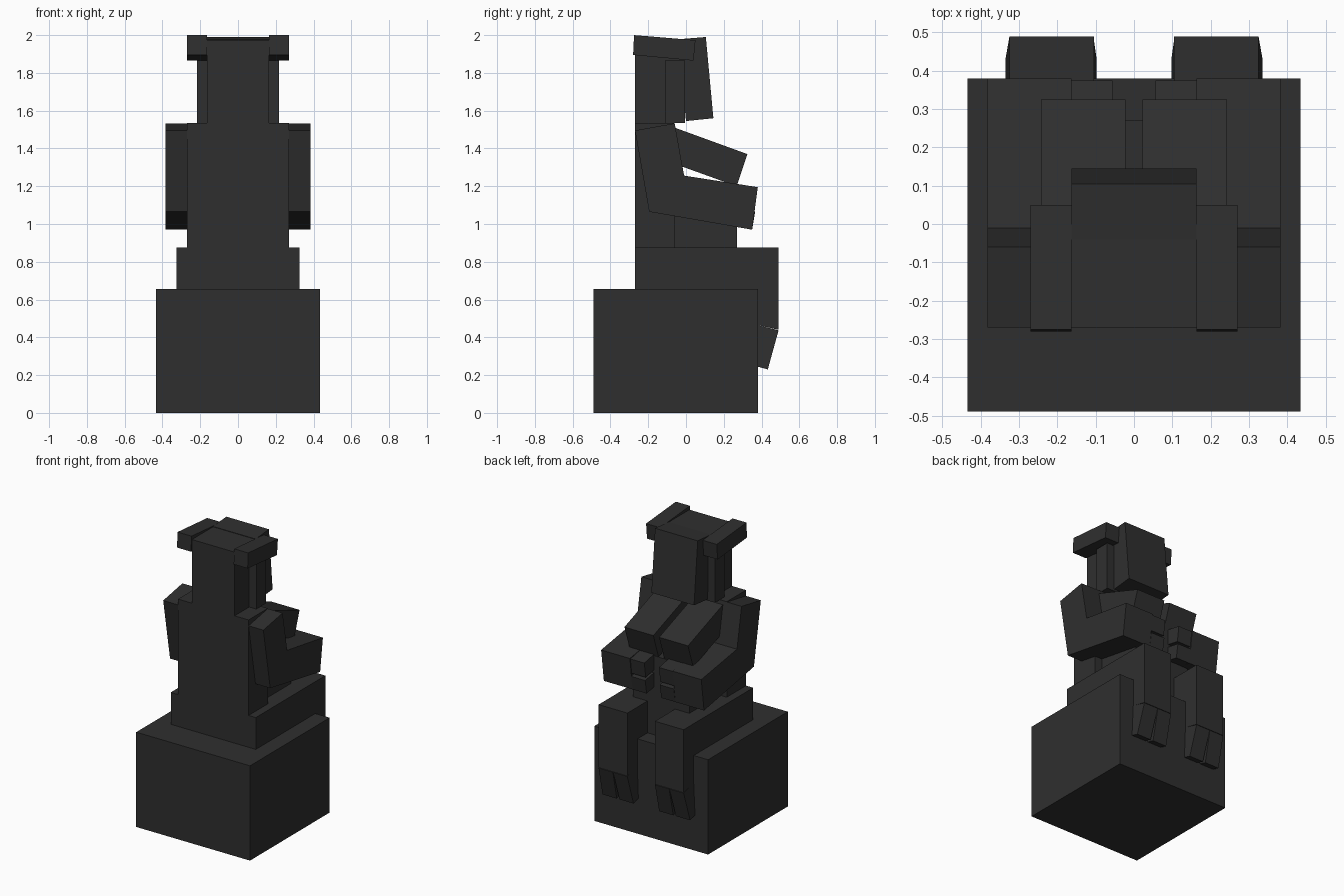
import bpy

stone = bpy.data.materials.new("dark stone")
stone.diffuse_color = (0.028, 0.028, 0.028, 1)


def prism(name, x0, x1, profile, splay=0.0):
    """Extrude a (y, z) profile from x0 to x1; splay shifts the lower half sideways."""
    n = len(profile)
    mid = sum(z for _, z in profile) / n
    verts = [(x + (splay if z < mid else 0), y, z) for x in (x0, x1) for y, z in profile]
    faces = [tuple(range(n)), tuple(range(2 * n - 1, n - 1, -1))]
    faces += [(i, n + i, n + (i + 1) % n, (i + 1) % n) for i in range(n)]
    # profiles run clockwise seen from +x; flip to make normals face out
    mesh = bpy.data.meshes.new(name)
    mesh.from_pydata(verts, [], faces)
    area = sum(profile[i][0] * profile[(i + 1) % n][1] - profile[(i + 1) % n][0] * profile[i][1]
               for i in range(n))
    if (area > 0) == (x1 > x0):
        mesh.flip_normals()
    mesh.materials.append(stone)
    obj = bpy.data.objects.new(name, mesh)
    bpy.context.collection.objects.link(obj)
    return obj


def rect(y0, y1, z0, z1):
    return [(y0, z1), (y1, z1), (y1, z0), (y0, z0)]


# Pedestal and trunk
prism("pedestal", -0.435, 0.435, rect(-0.49, 0.38, 0, 0.655))
prism("pelvis", -0.325, 0.325, rect(-0.27, -0.06, 0.655, 0.875))
prism("torso", -0.27, 0.27, rect(-0.27, -0.06, 0.875, 1.535))
prism("belly", -0.215, 0.215, rect(-0.06, 0.27, 0.655, 1.2))

# Head
prism("head_back", -0.163, 0.163, rect(-0.27, -0.01, 1.535, 1.975))
prism("side_hair", -0.217, 0.217, rect(-0.11, -0.005, 1.535, 1.865))
prism("face", -0.163, 0.163, [(-0.04, 1.978), (0.105, 1.99), (0.145, 1.56), (0.0, 1.545)])

# Mirrored parts
for side, s in (("left", -1), ("right", 1)):
    def pair(name, x0, x1, profile, splay=0.0):
        prism(side + "_" + name, s * x0, s * x1, profile, s * splay)

    pair("horn", 0.163, 0.27, [(-0.275, 2.0), (0.05, 1.973), (0.04, 1.865), (-0.28, 1.895)])
    pair("breast", 0.022, 0.243, [(-0.06, 1.51), (0.325, 1.37), (0.268, 1.2), (-0.12, 1.34)])
    pair("arm", 0.163, 0.383, [(-0.27, 1.495), (-0.06, 1.533), (-0.01, 1.256),
                               (0.38, 1.195), (0.35, 0.97), (-0.195, 1.065)])
    pair("upper_finger", 0.056, 0.163, [(0.27, 1.21), (0.375, 1.19), (0.36, 1.085), (0.255, 1.105)])
    pair("lower_finger", 0.056, 0.163, [(0.258, 1.085), (0.366, 1.066), (0.35, 0.97), (0.243, 0.99)])
    # thigh and shin as one bent profile
    pair("leg", 0.105, 0.325, [(-0.06, 0.875), (0.49, 0.875), (0.49, 0.44),
                               (0.38, 0.465), (0.38, 0.655), (-0.06, 0.655)])
    toe = [(0.38, 0.465), (0.49, 0.437), (0.433, 0.23), (0.325, 0.26)]
    pair("inner_toe", 0.106, 0.214, toe, -0.008)
    pair("outer_toe", 0.216, 0.325, toe, 0.01)
